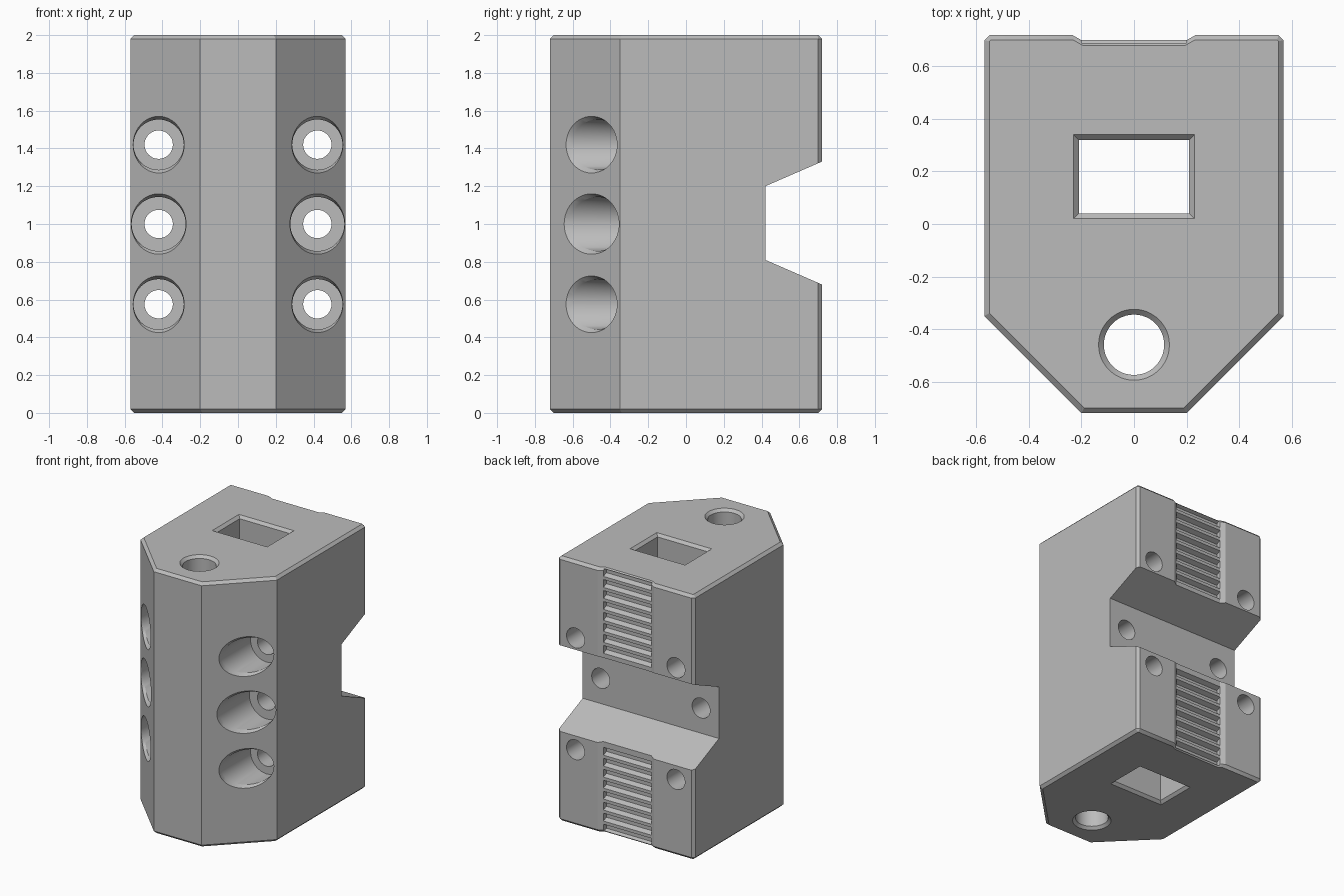
import bpy, bmesh, math

if "Cube" in bpy.data.objects:
    bpy.data.objects.remove(bpy.data.objects["Cube"])


def loft(rings_list, name):
    """Closed mesh from one or more stacks of matching rings, capped at both ends."""
    bm = bmesh.new()
    for rings in rings_list:
        vs = [[bm.verts.new(p) for p in r] for r in rings]
        n = len(vs[0])
        for a, b in zip(vs, vs[1:]):
            for i in range(n):
                j = (i + 1) % n
                bm.faces.new((a[i], a[j], b[j], b[i]))
        bm.faces.new(vs[0][::-1])
        bm.faces.new(vs[-1])
    bmesh.ops.recalc_face_normals(bm, faces=bm.faces)
    me = bpy.data.meshes.new(name)
    bm.to_mesh(me)
    bm.free()
    ob = bpy.data.objects.new(name, me)
    bpy.context.collection.objects.link(ob)
    return ob


def cut(target, cutter):
    bpy.context.view_layer.objects.active = target
    m = target.modifiers.new("cut", 'BOOLEAN')
    m.operation, m.solver, m.object = 'DIFFERENCE', 'EXACT', cutter
    bpy.ops.object.modifier_apply(modifier=m.name)
    bpy.data.objects.remove(cutter)


def mirrored(half):
    return half + [(-x, y) for x, y in reversed(half)]


# Body: outline with shallow back channel, chamfered at top and bottom
outer = mirrored([(0.2, -0.72), (0.57, -0.35), (0.57, 0.70), (0.55, 0.72),
                  (0.235, 0.72), (0.2, 0.70)])
inner = mirrored([(0.19, -0.70), (0.55, -0.34), (0.55, 0.696), (0.546, 0.70),
                  (0.23, 0.70), (0.195, 0.68)])
body = loft([[[(x, y, z) for x, y in prof] for prof, z in
              ((inner, 0), (outer, 0.02), (outer, 1.98), (inner, 2))]], "carriage_block")

# Notch across the back
notch = [(0.42, 0.81), (0.42, 1.20), (0.765, 1.35), (0.765, 0.66)]
cut(body, loft([[[(x, y, z) for y, z in notch] for x in (-0.8, 0.8)]], "notch_cutter"))

# Belt tooth grooves in the back channel, above and below the notch
pitch = 0.083
teeth = []
for i in range(8):
    for z in (1.385 + i * pitch, 0.615 - i * pitch):
        if 0.03 < z < 1.97:
            prof = [(0.71, z - 0.034), (0.665, z - 0.014), (0.665, z + 0.014), (0.71, z + 0.034)]
            teeth.append([[(x, y, w) for y, w in prof] for x in (-0.2, 0.2)])
cut(body, loft(teeth, "tooth_cutter"))

# Vertical openings with chamfered rims: rectangular slot and round hole
N = 48
circle = [(math.cos(2 * math.pi * i / N), math.sin(2 * math.pi * i / N)) for i in range(N)]
levels = ((-0.01, 0.03), (0.02, 0.0), (1.98, 0.0), (2.01, 0.03))
slot = [[(sx * (0.21 + e), 0.18 + sy * (0.14 + e), z)
         for sx, sy in ((-1, -1), (1, -1), (1, 1), (-1, 1))] for z, e in levels]
hole = [[(c * (0.115 + e), -0.46 + s * (0.115 + e), z) for c, s in circle] for z, e in levels]

# Screw holes: counterbore on the angled face, then a through hole to the back
screws = []
for side in (-1, 1):
    for cz, r in ((0.575, 0.133), (1.0, 0.143), (1.42, 0.133)):
        def slanted(rx, rz, d):
            return [(side * (0.42 + c * rx), -0.92 + 0.42 + c * rx + d, cz + s * rz)
                    for c, s in circle]

        def flat(rad, y):
            return [(side * (0.42 + c * rad), y, cz + s * rad) for c, s in circle]
        screws.append([slanted(r + 0.003, r + 0.034, -0.03), slanted(r + 0.002, r + 0.017, 0),
                       slanted(r, r, 0.03), flat(r, -0.26), flat(0.075, -0.26), flat(0.075, 0.8)])
cut(body, loft([slot, hole] + screws, "hole_cutter"))

# Colour and shading
mat = bpy.data.materials.new("plain grey")
mat.diffuse_color = (0.5, 0.5, 0.5, 1)
mat.use_nodes = True
mat.node_tree.nodes["Principled BSDF"].inputs["Base Color"].default_value = mat.diffuse_color
body.data.materials.clear()
body.data.materials.append(mat)
for p in body.data.polygons:
    p.material_index = 0
body.select_set(True)
bpy.context.view_layer.objects.active = body
bpy.ops.object.shade_smooth_by_angle(angle=math.radians(25))
